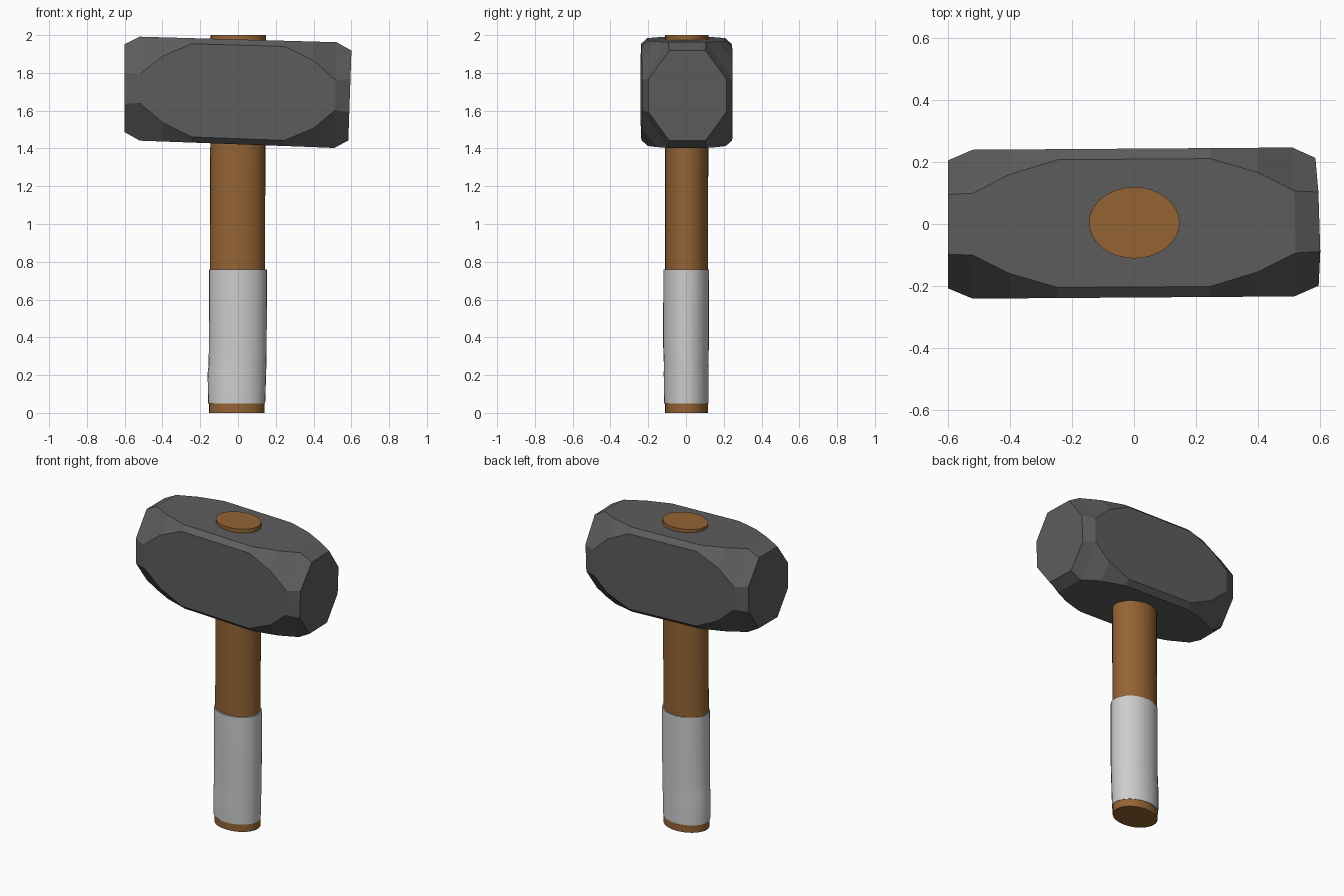
import bpy, bmesh, math

if "Cube" in bpy.data.objects:
    bpy.data.objects.remove(bpy.data.objects["Cube"])


def material(name, rgb):
    m = bpy.data.materials.new(name)
    m.diffuse_color = (*rgb, 1)
    m.use_nodes = True
    m.node_tree.nodes["Principled BSDF"].inputs["Base Color"].default_value = m.diffuse_color
    return m


def loft(name, rings, mat):
    """Skin a closed solid through rings of equal point count."""
    bm = bmesh.new()
    loops = [[bm.verts.new(p) for p in ring] for ring in rings]
    for a, b in zip(loops, loops[1:]):
        for i in range(len(a)):
            j = (i + 1) % len(a)
            bm.faces.new((a[i], a[j], b[j], b[i]))
    bm.faces.new(loops[0])
    bm.faces.new(loops[-1])
    bmesh.ops.recalc_face_normals(bm, faces=bm.faces)
    me = bpy.data.meshes.new(name)
    bm.to_mesh(me)
    bm.free()
    me.materials.append(mat)
    ob = bpy.data.objects.new(name, me)
    bpy.context.collection.objects.link(ob)
    return ob


def smooth(ob):
    bpy.ops.object.select_all(action='DESELECT')
    ob.select_set(True)
    bpy.context.view_layer.objects.active = ob
    bpy.ops.object.shade_smooth_by_angle(angle=math.radians(30))


def ellipse(cx, cy, z, rx, ry, n=32):
    return [(cx + rx * math.cos(2 * math.pi * i / n),
             cy + ry * math.sin(2 * math.pi * i / n), z) for i in range(n)]


def octagon(x, inset_y, inset_z, cut_y, cut_z):
    """Chamfered head section, slightly drooping and skewed toward +x."""
    y0, y1 = -0.237 + 0.007 * x + inset_y, 0.243 + 0.007 * x - inset_y
    z0, z1 = 1.422 - 0.037 * x + inset_z, 1.977 - 0.028 * x - inset_z
    pts = [(y0 + cut_y, z0), (y1 - cut_y, z0), (y1, z0 + cut_z), (y1, z1 - cut_z),
           (y1 - cut_y, z1), (y0 + cut_y, z1), (y0, z1 - cut_z), (y0, z0 + cut_z)]
    # the right striking face leans a little
    lean = max(0.0, (x - 0.4) / 0.2)
    return [(x + lean * (0.035 * (z - 1.9) - 0.04 * max(0, y + 0.05)), y, z) for y, z in pts]


stone = material("dark grey stone", (0.109, 0.109, 0.109))
wood = material("brown wood", (0.296, 0.127, 0.034))
cloth = material("light grey cloth", (0.61, 0.61, 0.61))

# Stone head: corner chamfers widen toward both ends
sections = [(0.60, 0.034, 0.042, 0.11, 0.15), (0.52, 0, 0, 0.14, 0.20),
            (0.40, 0, 0, 0.08, 0.10), (0.245, 0, 0, 0.034, 0.03)]
loft("hammer_head",
     [octagon(-x, *r) for x, *r in sections] + [octagon(x, *r) for x, *r in reversed(sections)],
     stone)

# Wooden handle running through the head
smooth(loft("handle", [ellipse(-0.006, 0.003, 0, 0.147, 0.114),
                       ellipse(-0.003, 0.003, 0.76, 0.146, 0.114),
                       ellipse(0.001, 0.004, 2.0, 0.146, 0.115)], wood))

# Cloth grip wrapped round the lower handle, slightly creased
smooth(loft("grip_wrap", [ellipse(-0.007, 0.002, 0.05, 0.151, 0.118),
                          ellipse(-0.006, 0.001, 0.21, 0.155, 0.119),
                          ellipse(-0.003, 0.001, 0.25, 0.153, 0.118),
                          ellipse(-0.001, 0.000, 0.36, 0.153, 0.121),
                          ellipse(0.000, 0.001, 0.76, 0.153, 0.121)], cloth))
